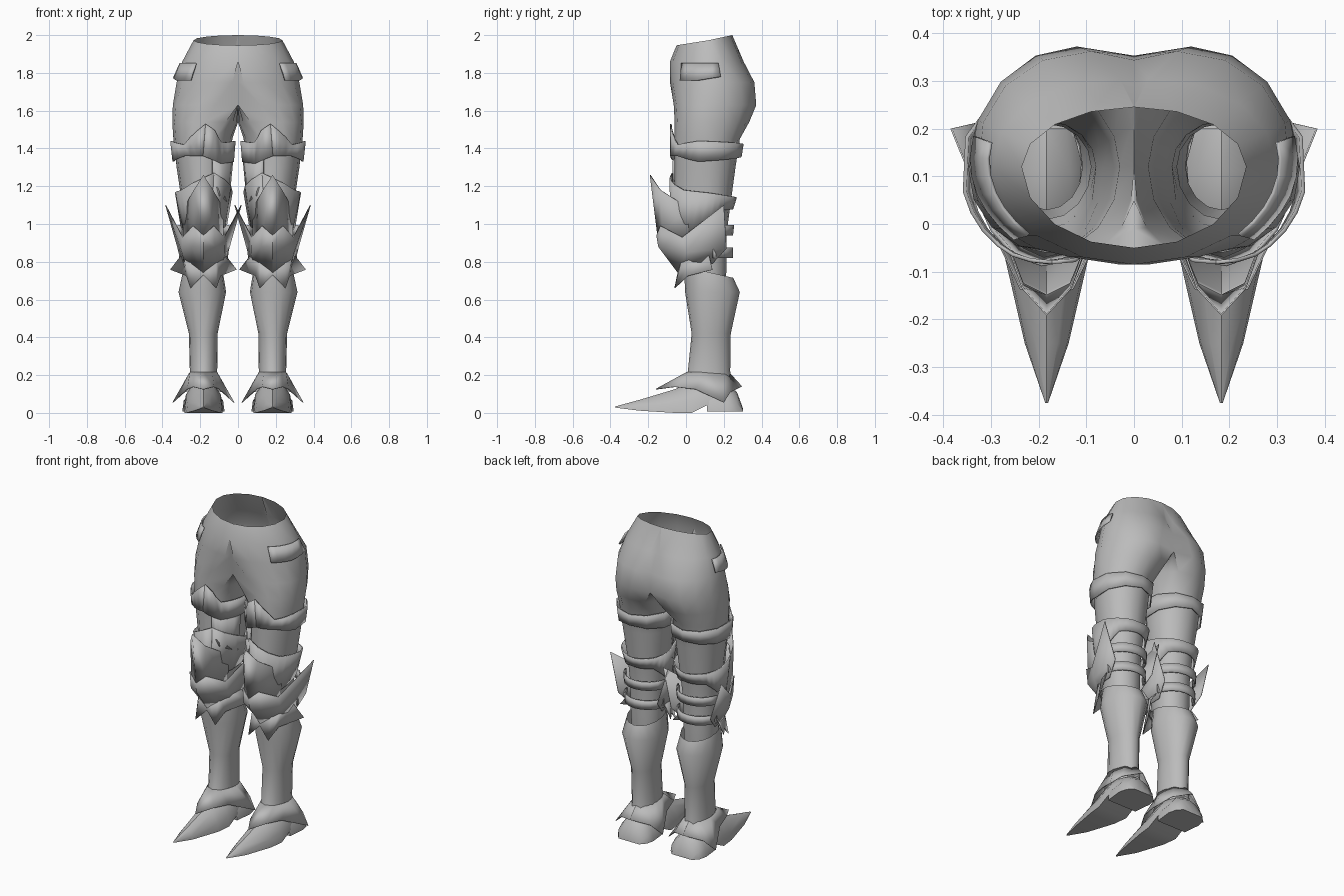
import bpy
import bmesh
from math import radians, sin, cos

if "Cube" in bpy.data.objects:
    bpy.data.objects.remove(bpy.data.objects["Cube"], do_unlink=True)

# One plain steel colour for everything
steel = bpy.data.materials.new("plain_grey")
steel.use_nodes = True
grey = (0.5, 0.5, 0.5, 1.0)
steel.diffuse_color = grey
steel.node_tree.nodes["Principled BSDF"].inputs["Base Color"].default_value = grey

LEG_X = 0.183   # centre of one leg
MID_Y = 0.12    # depth at which each leg is widest
SIDES = 16


def lerp(a, b, t):
    return a + (b - a) * t


def finish(name, bm, thickness=0.0, weld=False, angle=38):
    """Turn a bmesh of the left side into a mirrored, shaded object."""
    bmesh.ops.recalc_face_normals(bm, faces=bm.faces)
    mesh = bpy.data.meshes.new(name)
    bm.to_mesh(mesh)
    bm.free()
    mesh.materials.append(steel)
    obj = bpy.data.objects.new(name, mesh)
    bpy.context.scene.collection.objects.link(obj)
    bpy.ops.object.select_all(action='DESELECT')
    obj.select_set(True)
    bpy.context.view_layer.objects.active = obj
    bpy.ops.object.shade_smooth_by_angle(angle=radians(angle))
    if thickness:
        solid = obj.modifiers.new("thickness", 'SOLIDIFY')
        solid.thickness = thickness
        solid.offset = 0
    mirror = obj.modifiers.new("other_side", 'MIRROR')
    mirror.use_mirror_merge = weld
    return obj


def grid(rows, closed=False):
    """Skin equal-length rows of points with quads."""
    bm = bmesh.new()
    verts = [[bm.verts.new(p) for p in row] for row in rows]
    count = len(rows[0])
    for low, high in zip(verts, verts[1:]):
        for i in range(count if closed else count - 1):
            j = (i + 1) % count
            bm.faces.new((low[i], low[j], high[j], high[i]))
    return bm


def ring_point(ring, deg, off=0.0):
    """Point on a limb ring: 0 is outward, 90 is back, -90 is front."""
    z, tilt, front_x, back_x, out, inn, power, front, back = ring
    c, s = cos(radians(deg)), sin(radians(deg))
    x = cx = lerp(front_x, back_x, (1 + s) / 2)
    if c > 1e-6:
        x += (out - (front_x + back_x) / 2) * c
    elif c < -1e-6:
        x -= (cx - inn) * abs(c) ** power
    y = MID_Y + s * (back - MID_Y if s > 0 else MID_Y - front)
    return (x + off * c, y + off * s, z + tilt * s)


def limb(rings):
    return grid([[ring_point(r, -90 + 360 * k / SIDES) for k in range(SIDES)]
                 for r in rings], closed=True)


def limb_point(z, deg, off):
    """Point on the body surface at any height."""
    for a, b in zip(BODY, BODY[1:]):
        if a[0] >= z >= b[0]:
            t = (a[0] - z) / (a[0] - b[0])
            ring = [lerp(u, v, t) for u, v in zip(a, b)]
            x, y, _ = ring_point(ring, deg, off)
            return (x, y, z)


def wrap(name, columns, low_off, high_off, steps=3):
    """Plate hugging the leg; columns are (angle, low z, high z)."""
    rows = []
    for a, b in zip(columns, columns[1:]):
        for k in range(steps):
            rows.append([lerp(u, v, k / steps) for u, v in zip(a, b)])
    rows.append(columns[-1])
    lows = [limb_point(lo, deg, low_off) for deg, lo, hi in rows]
    highs = [limb_point(hi, deg, high_off) for deg, lo, hi in rows]
    return finish(name, grid([lows, highs]), thickness=0.008)


def symmetric_plate(name, columns):
    """Plate symmetric about the leg; columns run from its centre outwards."""
    inner = [[(-x, y, z) for x, y, z in col] for col in columns[:0:-1]]
    rows = [[(LEG_X + x, y, z) for x, y, z in col] for col in inner + columns]
    return finish(name, grid(rows), thickness=0.004, angle=30)


def foot_loft(name, stations):
    """Arched sections along y; stations are (y, half width, bottom, top)."""
    arch = [(-1, 0), (-.93, .4), (-.5, .85), (0, 1), (.5, .85), (.93, .4), (1, 0)]
    rows = [[(LEG_X + u * w, y, lerp(lo, hi, v)) for u, v in arch]
            for y, w, lo, hi in stations]
    bm = grid(rows, closed=True)
    bm.verts.ensure_lookup_table()
    bm.faces.new(bm.verts[:len(arch)])
    bm.faces.new(bm.verts[-len(arch):])
    return finish(name, bm)


# Hips and thighs: z, tilt, front x, back x, outer, inner, power, front, back
BODY = [
    (1.973, .027, 0, 0, .235, 0, 0, -.05, .245),
    (1.86, 0, 0, .03, .295, 0, 0, -.085, .305),
    (1.75, 0, .03, .09, .325, 0, 0, -.085, .362),
    (1.63, 0, .12, .12, .345, 0, 0, -.065, .372),
    (1.54, 0, .17, .16, .348, 0, .5, -.06, .335),
    (1.45, 0, .185, .185, .342, .03, 1, -.06, .285),
    (1.3, 0, .185, .185, .325, .042, 1, -.06, .262),
    (1.1, 0, .183, .183, .295, .065, 1, -.06, .235),
    (.95, 0, .183, .183, .285, .08, 1, -.06, .215),
    (.78, 0, .183, .183, .28, .085, 1, -.02, .215),
    (.68, 0, .183, .183, .275, .09, 1, .01, .21),
]
body = limb(BODY)
inside = [f for f in body.faces if all(abs(v.co.x) < 1e-4 for v in f.verts)]
bmesh.ops.delete(body, geom=inside, context='FACES')
finish("hips_and_thighs", body, weld=True)

# Greaves
GREAVE = [
    (.745, -.03, .183, .183, .292, .08, 1, -.01, .25),
    (.64, 0, .183, .183, .315, .063, 1, -.005, .285),
    (.42, 0, .183, .183, .26, .108, 1, .03, .237),
    (.22, 0, .183, .183, .255, .11, 1, .01, .234),
    (.14, 0, .183, .183, .26, .105, 1, -.02, .245),
]
finish("greaves", limb(GREAVE))

# Hip plates, thigh bands and thigh plates
wrap("hip_plates", [(-42, 1.76, 1.85), (-15, 1.76, 1.85), (15, 1.78, 1.85)], .02, .008)
wrap("thigh_bands", [(-90, 1.36, 1.53), (-55, 1.36, 1.42), (-15, 1.33, 1.44),
                     (90, 1.355, 1.425), (195, 1.33, 1.44), (235, 1.32, 1.43),
                     (270, 1.36, 1.53)], .02, .02)
wrap("inner_thigh_plates", [(195, 1.1, 1.36), (235, 1.15, 1.36), (252, 1.25, 1.34)], .018, .016)
wrap("lower_thigh_plates", [(-110, .95, 1.27), (-40, .95, 1.18), (0, 1.0, 1.165),
                            (40, 1.075, 1.15), (90, 1.08, 1.14), (140, 1.075, 1.15),
                            (180, 1.0, 1.17), (250, .95, 1.27)], .014, .025)

# Straps behind the knee
for name, low in (("upper_knee_straps", .94), ("lower_knee_straps", .82)):
    wrap(name, [(10, low, low + .055), (90, low, low + .055), (170, low, low + .055)], .03, .03, 4)

# Pointed plates above the knee
symmetric_plate("knee_spike_plates", [
    [(0, -.15, .94), (0, -.19, 1.26)],
    [(.05, -.125, .96), (.05, -.135, 1.18)],
    [(.105, .01, .92), (.105, .02, 1.08)],
])

# Knee caps with swept side spikes
symmetric_plate("knee_caps", [
    [(0, -.04, .74), (0, -.145, .88), (0, -.155, .94)],
    [(.06, -.02, .78), (.06, -.115, .88), (.055, -.135, .99)],
    [(.1, .04, .8), (.112, 0, .85), (.11, -.02, .93)],
    [(.115, .14, .79), (.135, .215, .87), (.2, .2, 1.1)],
])

# Jagged flaps under the knee caps
symmetric_plate("knee_flaps", [
    [(0, -.045, .73), (0, -.03, .8)],
    [(.068, -.06, .66), (.065, -.02, .82)],
    [(.09, .01, .725), (.1, .03, .84)],
    [(.175, .14, .758), (.112, .12, .84)],
])

# Flared ankle guards
symmetric_plate("ankle_guards", [
    [(0, -.16, .125), (0, .005, .215)],
    [(.055, -.06, .138), (.045, .025, .215)],
    [(.085, .05, .125), (.07, .08, .215)],
    [(.162, .2, .055), (.074, .13, .21)],
    [(.1, .235, .11), (.055, .2, .205)],
    [(0, .295, .14), (0, .236, .205)],
])

# Pointed shoes and heels
foot_loft("shoes", [
    (-.375, .003, .028, .034), (-.25, .046, .012, .068), (-.06, .09, 0, .125),
    (.03, .1, 0, .165), (.11, .1, .04, .18), (.2, .08, .05, .16),
])
foot_loft("heels", [
    (.11, .1, .008, .15), (.22, .112, .008, .15),
    (.27, .1, .008, .11), (.303, .07, .008, .02),
])
